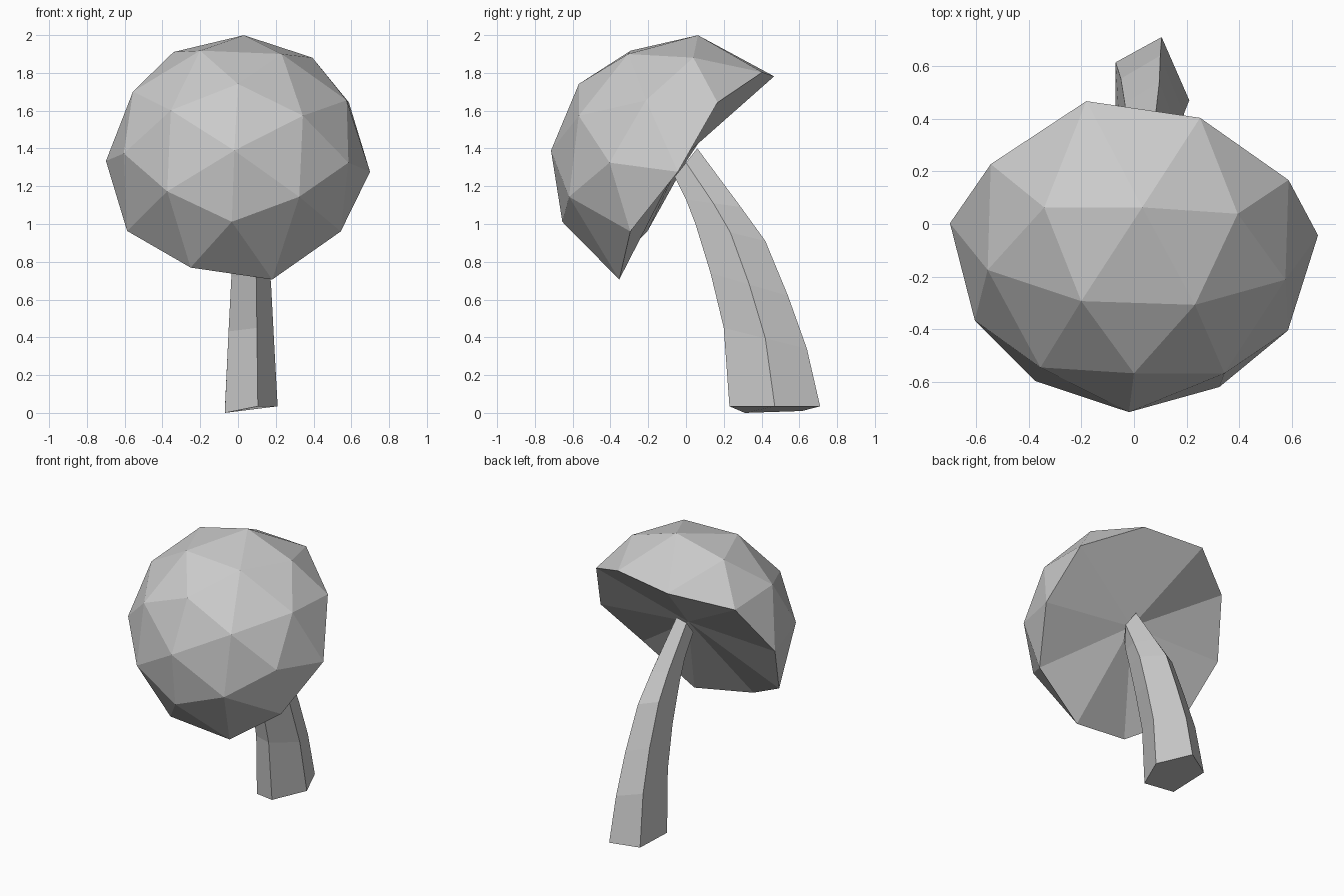
import bpy, bmesh, math
from mathutils import Vector, Matrix

if "Cube" in bpy.data.objects:
    bpy.data.objects.remove(bpy.data.objects["Cube"])


def finish(name, bm):
    bmesh.ops.recalc_face_normals(bm, faces=bm.faces)
    mesh = bpy.data.meshes.new(name)
    bm.to_mesh(mesh)
    bm.free()
    obj = bpy.data.objects.new(name, mesh)
    bpy.context.collection.objects.link(obj)
    return obj


# Cap: upper half of an icosphere, tilted towards the front
bm = bmesh.new()
bmesh.ops.create_icosphere(bm, subdivisions=2, radius=0.7)
bmesh.ops.delete(bm, geom=[v for v in bm.verts if v.co.z < -0.05], context='VERTS')
bmesh.ops.rotate(bm, verts=bm.verts, matrix=Matrix.Rotation(math.radians(-21), 3, 'Z'))

# Uneven rim: azimuth in degrees -> shift along the cap axis
rim_shift = {33: 0.065, 69: -0.02, 105: -0.083, 141: 0.035, 213: -0.07,
             249: -0.04, 285: -0.113}
for v in bm.verts:
    if abs(v.co.z) < 0.02:
        angle = math.degrees(math.atan2(v.co.y, v.co.x)) % 360
        for a, shift in rim_shift.items():
            if abs(angle - a) < 6:
                v.co.z += shift

# Gills: fan from the rim to the middle of the underside
rim = [e for e in bm.edges if e.is_boundary]
hub = bm.verts.new((0, 0.03, 0.03))
for e in rim:
    bm.faces.new((e.verts[0], e.verts[1], hub))
tilt = math.atan2(0.782, 0.624)
bmesh.ops.transform(bm, verts=bm.verts,
                    matrix=Matrix.Translation((0, -0.02, 1.305)) @ Matrix.Rotation(tilt, 4, 'X'))
finish("mushroom_cap", bm)

# Stem: five-sided, tapering and curving; front (y, z), back (y, z), centre x, half width
rings = [((0.23, 0.035), (0.71, 0.035), 0.07, 0.14),
         ((0.20, 0.45), (0.64, 0.34), 0.07, 0.12),
         ((0.13, 0.74), (0.54, 0.62), 0.07, 0.105),
         ((0.05, 1.00), (0.42, 0.91), 0.06, 0.09),
         ((0.00, 1.13), (0.29, 1.09), 0.05, 0.075),
         ((-0.06, 1.25), (0.06, 1.40), 0.02, 0.05)]
section = [(0.25, 0.0), (1.0, 0.5), (0.25, 1.0), (-1.0, 0.8), (-1.0, 0.17)]
bm = bmesh.new()
loops = []
for front, back, cx, hw in rings:
    f, b = Vector((0, *front)), Vector((0, *back))
    loops.append([bm.verts.new(f.lerp(b, t) + Vector((cx + s * hw, 0, 0))) for s, t in section])
loops[0][4].co.z = 0.0
loops[0][3].co.z = 0.01
for lo, hi in zip(loops, loops[1:]):
    for i in range(5):
        j = (i + 1) % 5
        bm.faces.new((lo[i], lo[j], hi[j], hi[i]))
bm.faces.new(loops[0])
bm.faces.new(loops[-1])
finish("stem", bm)
